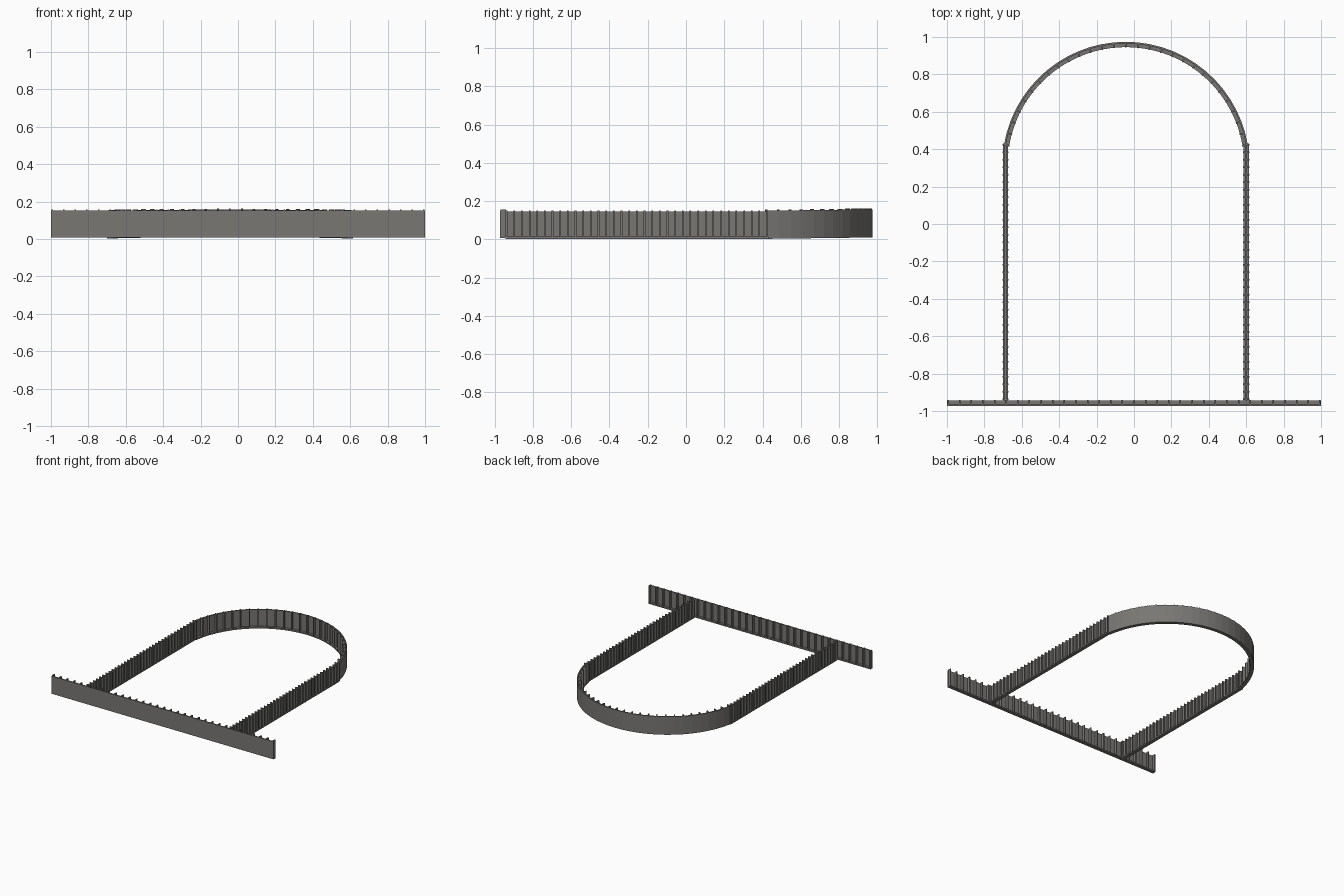
import bpy, bmesh, math
from mathutils import Vector, Matrix

if "Cube" in bpy.data.objects:
    bpy.data.objects.remove(bpy.data.objects["Cube"])

steel = bpy.data.materials.new("dark_warm_grey")
steel.diffuse_color = (0.19, 0.185, 0.175, 1)
steel.use_nodes = True
steel.node_tree.nodes["Principled BSDF"].inputs["Base Color"].default_value = steel.diffuse_color


def box(bm, frame, u, v, z):
    """Box in a local frame: u along the wall, v across it, z up."""
    pts = [frame @ Vector((a, b, c)) for c in z for b in v for a in u]
    p = [bm.verts.new(q) for q in pts]
    for f in ((0, 2, 3, 1), (4, 5, 7, 6), (0, 1, 5, 4),
              (2, 6, 7, 3), (0, 4, 6, 2), (1, 3, 7, 5)):
        bm.faces.new([p[i] for i in f])


def finish(name, bm):
    bmesh.ops.recalc_face_normals(bm, faces=bm.faces)
    mesh = bpy.data.meshes.new(name)
    bm.to_mesh(mesh)
    bm.free()
    mesh.materials.append(steel)
    ob = bpy.data.objects.new(name, mesh)
    bpy.context.collection.objects.link(ob)


def straight_wall(name, start, end, z0, panel, foot, rib, count):
    """Thin panel on a foot strip, stiffened by evenly spaced ribs."""
    d = Vector(end) - Vector(start)
    frame = (Matrix.Translation((*start, z0))
             @ Matrix.Rotation(math.atan2(d.y, d.x), 4, 'Z'))
    bm = bmesh.new()
    L = d.length
    box(bm, frame, (0, L), panel, (0.0, 0.144))
    box(bm, frame, (0, L), foot, (0.0, 0.011))
    for i in range(count):
        u = 0.006 + (L - 0.012) * i / (count - 1)
        box(bm, frame, (u - 0.004, u + 0.004), rib, (0.004, 0.149))
    finish(name, bm)


# Front wall: flat outside, ribs inside
straight_wall("front_wall", (-1, -0.972), (1, -0.972), 0.008,
              (0, 0.009), (0, 0.027), (0.003, 0.031), 33)

# Side walls: central panel with ribs on both faces
for name, x in (("left_wall", -0.687), ("right_wall", 0.600)):
    straight_wall(name, (x, -0.944), (x, 0.43), 0.003,
                  (-0.005, 0.005), (-0.014, 0.014), (-0.017, 0.017), 35)

# Curved wall: faceted arc, gently rising to the back, ribs inside
cx, cy, R, n = -0.0435, 0.313, 0.661, 28
a0 = math.radians(9.5)


def arc_point(a, r, z):
    y = cy + r * math.sin(a)
    return Vector((cx + r * math.cos(a), y, z + 0.003 + 0.013 * (y - 0.42)))


bm = bmesh.new()
angles = [a0 + (math.pi - 2 * a0) * i / n for i in range(n + 1)]
for r0, r1, z1 in ((R - 0.009, R, 0.147), (R - 0.028, R, 0.011)):
    rings = [[bm.verts.new(arc_point(a, r, z)) for r, z in
              ((r0, 0), (r1, 0), (r1, z1), (r0, z1))] for a in angles]
    for A, B in zip(rings, rings[1:]):
        for k in range(4):
            bm.faces.new((A[k], A[(k + 1) % 4], B[(k + 1) % 4], B[k]))
    bm.faces.new(rings[0])
    bm.faces.new(rings[-1])
for a in angles:
    base = arc_point(a, R, 0)
    frame = Matrix.Translation(base) @ Matrix.Rotation(a + math.pi / 2, 4, 'Z')
    box(bm, frame, (-0.004, 0.004), (0.003, 0.031), (0.004, 0.152))
finish("curved_wall", bm)
